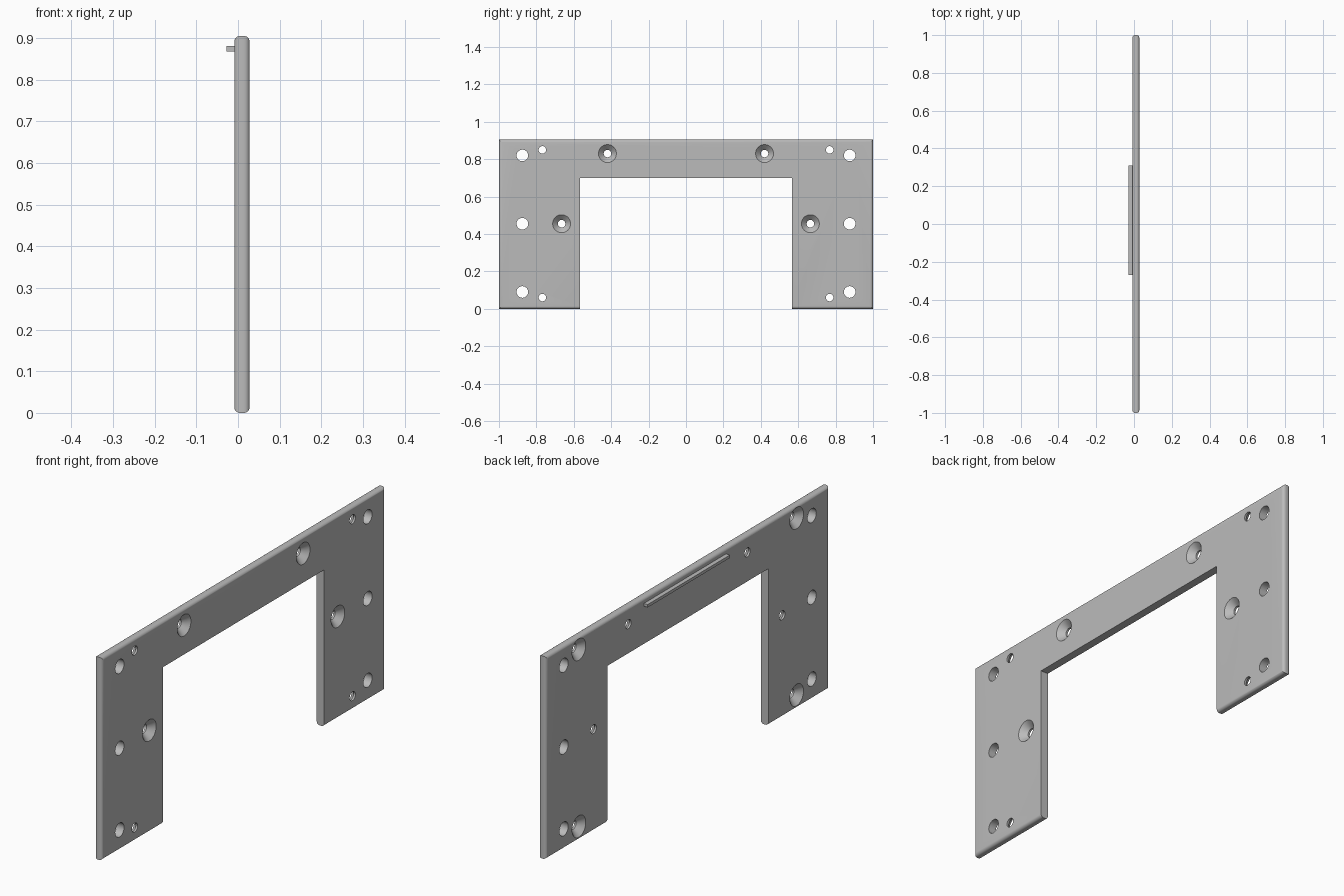
import bpy, bmesh, math

cube = bpy.data.objects.get("Cube")
if cube:
    bpy.data.objects.remove(cube, do_unlink=True)

BACK, FACE = -0.009, 0.028      # plate surfaces along x
HEIGHT, NOTCH_Y, NOTCH_Z = 0.905, 0.568, 0.70
ROUND = 0.014

grey = bpy.data.materials.new("plain grey")
grey.use_nodes = True
grey.diffuse_color = (0.5, 0.5, 0.5, 1)
grey.node_tree.nodes["Principled BSDF"].inputs["Base Color"].default_value = (0.5, 0.5, 0.5, 1)


def make_object(name, bm):
    bmesh.ops.recalc_face_normals(bm, faces=bm.faces[:])
    mesh = bpy.data.meshes.new(name)
    bm.to_mesh(mesh)
    bm.free()
    mesh.materials.append(grey)
    obj = bpy.data.objects.new(name, mesh)
    bpy.context.collection.objects.link(obj)
    return obj


def add_hole(bm, y, z, profile, sides=48):
    """Closed turned cutter along x from (x, radius) pairs."""
    rings = []
    for x, r in profile:
        angles = [2 * math.pi * i / sides for i in range(sides)]
        rings.append([bm.verts.new((x, y + r * math.cos(a), z + r * math.sin(a))) for a in angles])
    for a, b in zip(rings, rings[1:]):
        for i in range(sides):
            j = (i + 1) % sides
            bm.faces.new((a[i], a[j], b[j], b[i]))
    bm.faces.new(rings[0])
    bm.faces.new(rings[-1])


# Bridge-shaped plate with rounded outer edges and sharp notch edges
bm = bmesh.new()
outline = [(-1, 0), (-NOTCH_Y, 0), (-NOTCH_Y, NOTCH_Z), (NOTCH_Y, NOTCH_Z),
           (NOTCH_Y, 0), (1, 0), (1, HEIGHT), (-1, HEIGHT)]
base = bm.faces.new([bm.verts.new((BACK, y, z)) for y, z in outline])
new = bmesh.ops.extrude_face_region(bm, geom=[base], use_keep_orig=True)["geom"]
bmesh.ops.translate(bm, vec=(FACE - BACK, 0, 0),
                    verts=[v for v in new if isinstance(v, bmesh.types.BMVert)])
bmesh.ops.recalc_face_normals(bm, faces=bm.faces[:])


def on_outer_rim(edge):
    a, b = (v.co for v in edge.verts)
    mid = (a + b) / 2
    return abs(a.x - b.x) < 0.001 and (
        abs(mid.y) > 0.99 or mid.z < 0.001 or mid.z > HEIGHT - 0.001)


bmesh.ops.bevel(bm, geom=[e for e in bm.edges if on_outer_rim(e)], offset=ROUND,
                offset_type='OFFSET', segments=6, profile=0.5, affect='EDGES')
plate = make_object("plate", bm)

# Plain and countersunk screw holes
OUT, SMALL, SINK = 0.03, 0.02, 0.048
depth = SINK - SMALL
plain = [(BACK - OUT, 0.031), (FACE + OUT, 0.031)]
sunk_face = [(BACK - OUT, SMALL), (FACE - depth, SMALL), (FACE, SINK), (FACE + OUT, SINK)]
sunk_back = [(BACK - OUT, SINK), (BACK, SINK), (BACK + depth, SMALL), (FACE + OUT, SMALL)]
holes = [(0.875, 0.09, plain), (0.875, 0.455, plain), (0.875, 0.82, plain),
         (0.42, 0.83, sunk_face), (0.665, 0.455, sunk_face),
         (0.768, 0.06, sunk_back), (0.768, 0.85, sunk_back)]
bm = bmesh.new()
for y, z, profile in holes:
    for side in (-1, 1):
        add_hole(bm, side * y, z, profile)
cutter = make_object("hole_cutter", bm)
cutter.hide_render = True

cut = plate.modifiers.new("holes", 'BOOLEAN')
cut.operation = 'DIFFERENCE'
cut.solver = 'EXACT'
cut.object = cutter
bpy.ops.object.select_all(action='DESELECT')
plate.select_set(True)
bpy.context.view_layer.objects.active = plate
bpy.ops.object.modifier_apply(modifier=cut.name)
bpy.data.objects.remove(cutter, do_unlink=True)
bpy.ops.object.shade_smooth_by_angle(angle=math.radians(30))

# Thin raised rib on the back surface
bm = bmesh.new()
bmesh.ops.create_cube(bm, size=1)
bmesh.ops.scale(bm, vec=(0.02, 0.58, 0.013), verts=bm.verts[:])
bmesh.ops.translate(bm, vec=(-0.018, 0.02, 0.874), verts=bm.verts[:])
make_object("locating_rib", bm)
